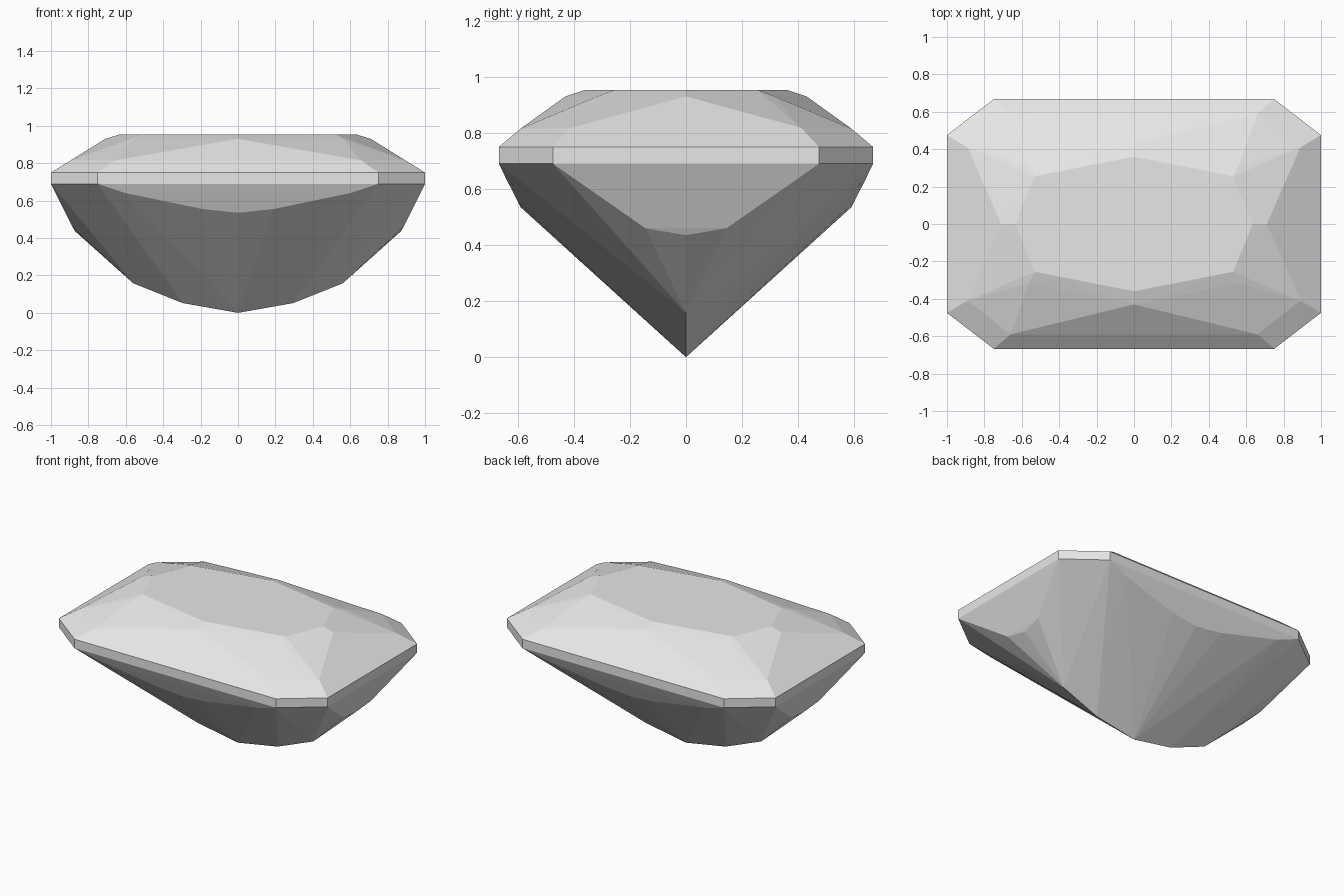
import bpy
import bmesh

cube = bpy.data.objects.get("Cube")
if cube:
    bpy.data.objects.remove(cube, do_unlink=True)

# Single stone colour
stone = bpy.data.materials.new("pale grey stone")
stone.use_nodes = True
grey = (0.8, 0.8, 0.8, 1.0)
stone.diffuse_color = grey
stone.node_tree.nodes["Principled BSDF"].inputs["Base Color"].default_value = grey

# Facet corners of one quarter, from the table down to the keel
table = [(0, 0.36, 0.953), (0.53, 0.255, 0.953), (0.635, 0, 0.953)]
star = [(0, 0.43, 0.93), (0.56, 0.315, 0.93), (0.71, 0, 0.93)]
crown = [(0.66, 0.59, 0.815), (0.89, 0.41, 0.818)]
girdle = [(x, y, z) for z in (0.75, 0.69) for x, y in ((0.75, 0.667), (1, 0.475))]
pavilion_long = [(0, 0.59, 0.535), (0.19, 0.6, 0.555), (0.6, 0.643, 0.64)]
pavilion_end = [(0.87, 0, 0.435), (0.885, 0.145, 0.46)]
keel = [(0, 0, 0), (0.295, 0, 0.052), (0.56, 0, 0.158)]
quarter = table + star + crown + girdle + pavilion_long + pavilion_end + keel

# Mirror the quarter both ways and wrap the facets around it
corners = {(sx * x, sy * y, z) for x, y, z in quarter for sx in (1, -1) for sy in (1, -1)}
bm = bmesh.new()
for corner in sorted(corners):
    bm.verts.new(corner)
bmesh.ops.convex_hull(bm, input=bm.verts[:])
bmesh.ops.dissolve_limit(bm, angle_limit=0.01, verts=bm.verts[:], edges=bm.edges[:])
bmesh.ops.recalc_face_normals(bm, faces=bm.faces[:])

mesh = bpy.data.meshes.new("cut_gemstone")
bm.to_mesh(mesh)
bm.free()
mesh.materials.append(stone)
gem = bpy.data.objects.new("cut_gemstone", mesh)
bpy.context.collection.objects.link(gem)
